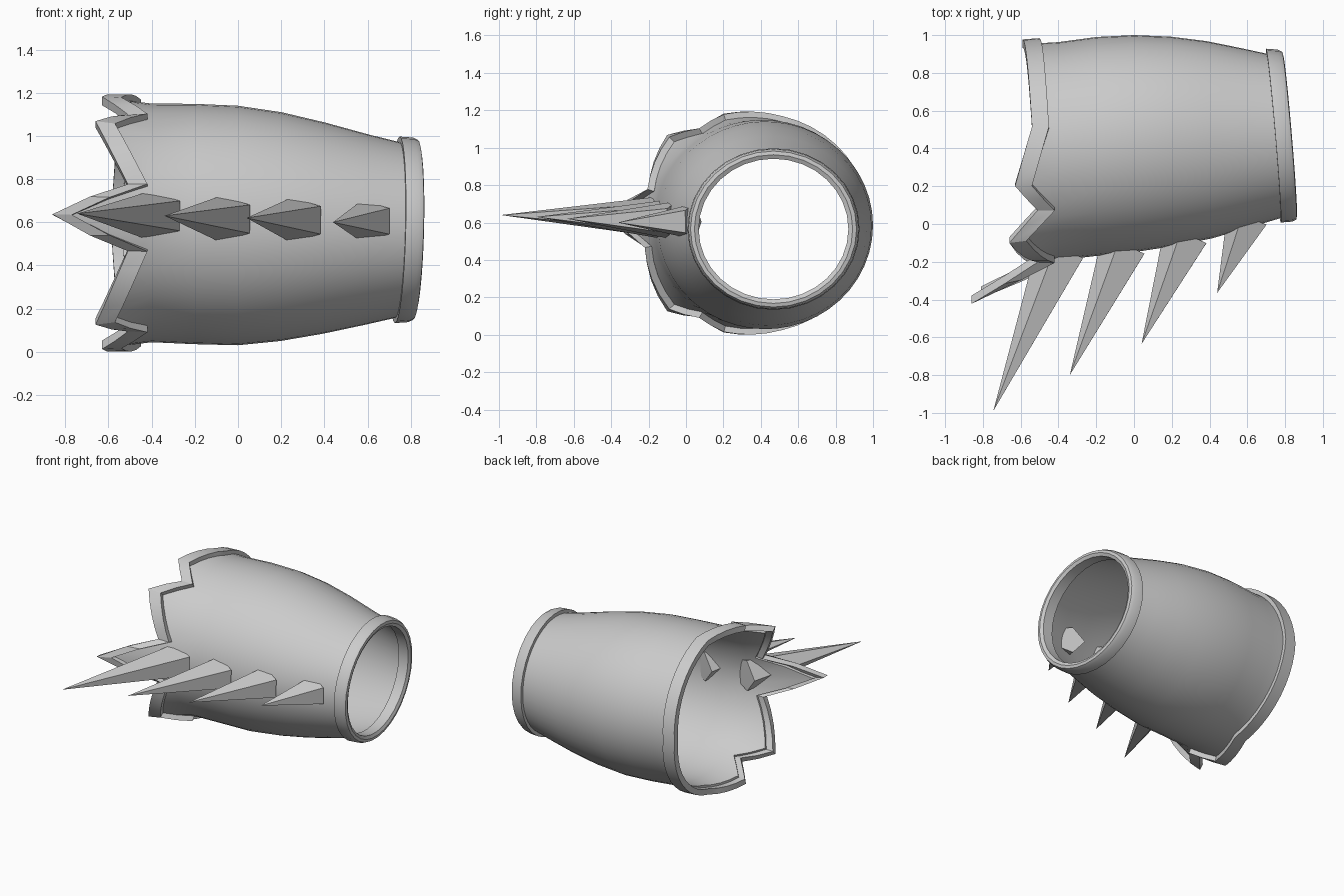
import bpy, bmesh
from math import sin, cos, radians, pi
from mathutils import Vector

cube = bpy.data.objects.get("Cube")
if cube:
    bpy.data.objects.remove(cube)

grey = bpy.data.materials.new("plain_grey")
grey.use_nodes = True
grey.diffuse_color = (0.6, 0.6, 0.6, 1)
grey.node_tree.nodes["Principled BSDF"].inputs["Base Color"].default_value = (0.6, 0.6, 0.6, 1)


def finish(name, bm, smooth):
    bmesh.ops.recalc_face_normals(bm, faces=bm.faces)
    mesh = bpy.data.meshes.new(name)
    bm.to_mesh(mesh)
    bm.free()
    mesh.materials.append(grey)
    ob = bpy.data.objects.new(name, mesh)
    bpy.context.collection.objects.link(ob)
    if smooth:
        bpy.ops.object.select_all(action='DESELECT')
        ob.select_set(True)
        bpy.context.view_layer.objects.active = ob
        bpy.ops.object.shade_smooth_by_angle(angle=radians(25))
    return ob


def loft(name, rings):
    """Closed solid of revolution-like rings; the last ring joins the first."""
    bm = bmesh.new()
    rows = [[bm.verts.new(p) for p in ring] for ring in rings]
    n = len(rows[0])
    for a, b in zip(rows, rows[1:] + rows[:1]):
        for i in range(n):
            j = (i + 1) % n
            bm.faces.new((a[i], a[j], b[j], b[i]))
    return finish(name, bm, True)


# Jagged cuff edge: angle from the front (degrees), edge x, flare scale
half = [(18, -.51, 1.05), (46, -.66, 1.185), (60, -.51, 1.05),
        (74, -.63, 1.10), (103, -.54, 1.055)]
keys = [(-180, -.59, 1.035)]
keys += [(-a if a > 18 else -13, x, s) for a, x, s in reversed(half)]
keys += [(3, -.86, 1.38)] + half + [(180, -.59, 1.035)]

edge = []
for (a0, x0, s0), (a1, x1, s1) in zip(keys, keys[1:]):
    steps = max(2, round((a1 - a0) / 8))
    for k in range(steps):
        t = k / steps
        edge.append((radians(a0 + (a1 - a0) * t), x0 + (x1 - x0) * t, s0 + (s1 - s0) * t))


def on_ellipse(a, x, station, scale=1.0, tilt=0.0):
    cy, cz, ry, rz = station
    y = -cos(a) * ry * scale
    z = sin(a) * rz * scale
    return (x + tilt * (-.085 * y + .025 * z), cy + y, cz + z)


# Sleeve: x, tilt amount, (centre y, centre z, radius y, radius z)
cuff = (.377, .597, .58, .553)
wrist = (.468, .565, .46, .432)
stations = [(-.40, 0, (.385, .597, .578, .553)),
            (-.2, 0, (.41, .592, .58, .557)),
            (0, 0, (.425, .585, .575, .555)),
            (.2, .15, (.437, .58, .555, .53)),
            (.4, .35, (.446, .573, .522, .489)),
            (.6, .7, (.458, .566, .472, .44)),
            (.76, 1, (.467, .564, .43, .402))]


def mouth(inset):
    return [on_ellipse(a, x + .05, cuff, 1 + (s - 1.04) * .8 - inset) for a, x, s in edge]


def sleeve_ring(x, tilt, st, inset):
    return [on_ellipse(a, x, st, 1 - inset, tilt) for a, _, _ in edge]


outer = [mouth(0)] + [sleeve_ring(*s, 0) for s in stations]
inner = [mouth(.05)] + [sleeve_ring(*s, .055) for s in stations]
loft("sleeve", outer + inner[::-1])

# Jagged cuff band along the wide mouth
band = []
for dx, keep, off in ((0, 1, 0), (.09, .74, .01), (.09, .74, -.055), (0, 1, -.075)):
    band.append([on_ellipse(a, x + dx, cuff, 1.04 + (s - 1.04) * keep + off) for a, x, s in edge])
loft("jagged_cuff", band)

# Plain tilted band at the narrow end
profile = [(.738, .93), (.738, 1.0), (.80, .99), (.822, .965), (.826, .92), (.815, .87), (.738, .87)]
angles = [2 * pi * i / 32 for i in range(32)]
loft("wrist_band", [[on_ellipse(a, x, wrist, s, 1) for a in angles] for x, s in profile])


# Row of five-sided spikes along the front
def spike(name, base, tip, r):
    base, tip = Vector(base), Vector(tip)
    axis = (tip - base).normalized()
    side = Vector((0, 0, 1)).cross(axis).normalized()
    up = axis.cross(side)
    bm = bmesh.new()
    ring = []
    for k in range(5):
        a = radians(36 + 72 * k)
        ring.append(bm.verts.new(base + side * cos(a) * r * 1.2 + up * sin(a) * r))
    apex = bm.verts.new(tip)
    bm.faces.new(ring)
    for k in range(5):
        bm.faces.new((ring[k], ring[(k + 1) % 5], apex))
    finish(name, bm, False)


spikes = [((-.375, -.135, .63), (-.745, -.99, .64), .118),
          ((-.045, -.115, .615), (-.34, -.80, .63), .112),
          ((.285, -.06, .61), (.04, -.635, .62), .11),
          ((.61, .035, .605), (.44, -.365, .60), .102)]
for i, (base, tip, r) in enumerate(spikes):
    spike("spike_%d" % (i + 1), base, tip, r)
